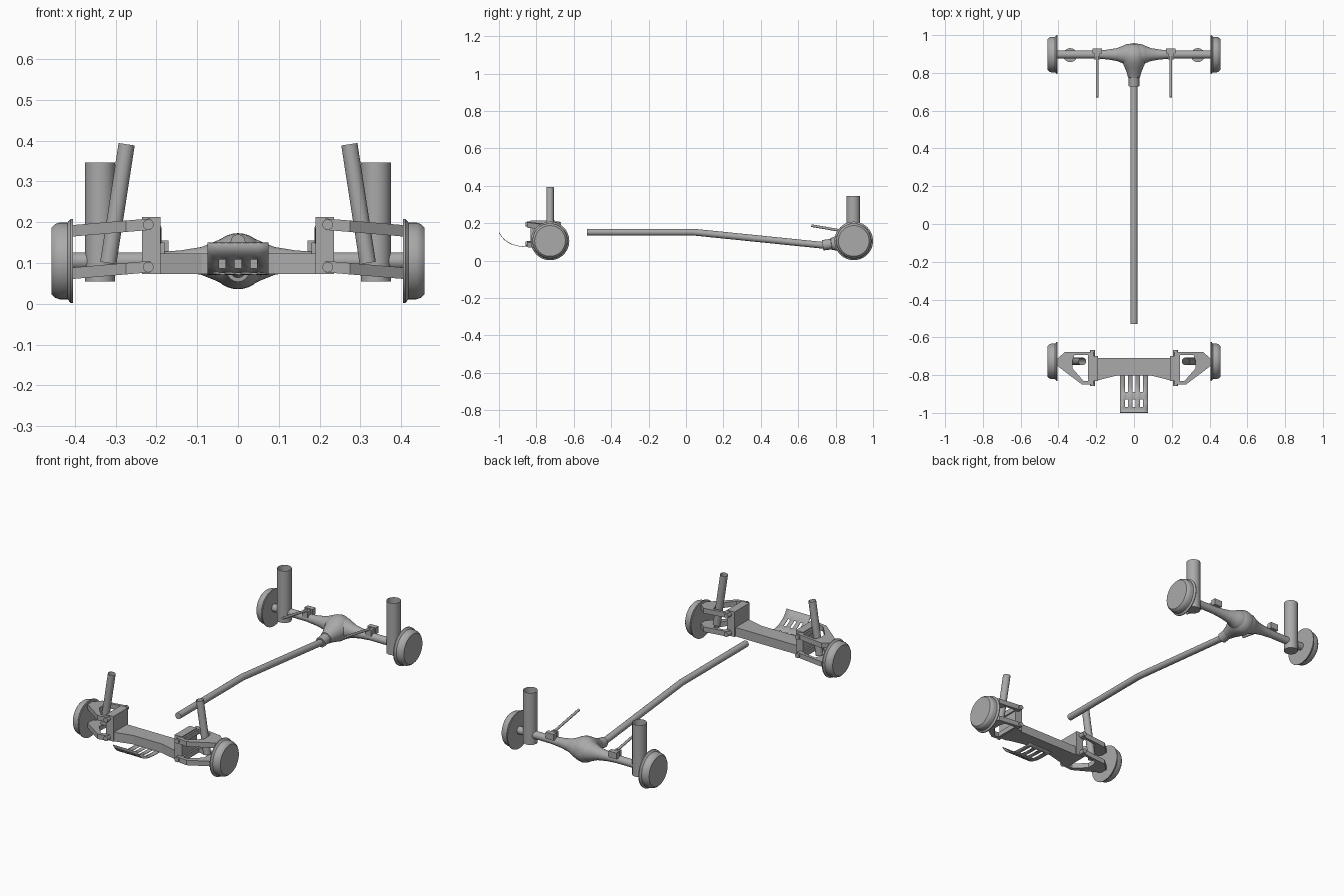
import bpy, bmesh, math
from mathutils import Vector

cube = bpy.data.objects.get("Cube")
if cube:
    bpy.data.objects.remove(cube)

steel = bpy.data.materials.new("grey steel")
steel.use_nodes = True
GREY = (0.4, 0.4, 0.4, 1)
steel.diffuse_color = GREY
steel.node_tree.nodes["Principled BSDF"].inputs["Base Color"].default_value = GREY


def finish(name, bm, mirror=False, smooth=False):
    bmesh.ops.recalc_face_normals(bm, faces=bm.faces)
    me = bpy.data.meshes.new(name)
    bm.to_mesh(me)
    bm.free()
    me.materials.append(steel)
    ob = bpy.data.objects.new(name, me)
    bpy.context.collection.objects.link(ob)
    if mirror:
        ob.modifiers.new("Mirror", "MIRROR").use_mirror_merge = False
    if smooth:
        bpy.ops.object.select_all(action="DESELECT")
        ob.select_set(True)
        bpy.context.view_layer.objects.active = ob
        bpy.ops.object.shade_smooth_by_angle(angle=math.radians(35))
    return ob


def lathe(name, start, axis, profile, mirror=False, sides=32, caps=(True, True)):
    """Turn (distance, radius) pairs about an axis through start."""
    bm = bmesh.new()
    start, rot = Vector(start), Vector(axis).to_track_quat("Z", "Y")
    rings = []
    for d, r in profile:
        ring = []
        for i in range(sides):
            a = math.tau * i / sides
            ring.append(bm.verts.new(start + rot @ Vector((r * math.cos(a), r * math.sin(a), d))))
        rings.append(ring)
    for a, b in zip(rings, rings[1:]):
        for i in range(sides):
            j = (i + 1) % sides
            bm.faces.new((a[i], a[j], b[j], b[i]))
    for ring, cap in ((rings[0], caps[0]), (rings[-1], caps[1])):
        if cap:
            bm.faces.new(ring)
    return finish(name, bm, mirror, True)


def rod(name, p, q, r, **kw):
    axis = Vector(q) - Vector(p)
    return lathe(name, p, axis, [(0, r), (axis.length, r)], **kw)


def box(name, lo, hi, mirror=False):
    bm = bmesh.new()
    bmesh.ops.create_cube(bm, size=1)
    for v in bm.verts:
        v.co = [l + (h - l) * (c + 0.5) for l, h, c in zip(lo, hi, v.co)]
    return finish(name, bm, mirror)


def slab(name, loops, height, thick, mirror=False):
    """Flat outline, with an optional matching hole outline, lifted by height(x)."""
    bm = bmesh.new()
    rows = [[[bm.verts.new((x, y, height(x) + dz)) for x, y in loop] for dz in (0, thick)]
            for loop in loops]
    n = len(loops[0])
    for low, top in rows:
        for i in range(n):
            j = (i + 1) % n
            bm.faces.new((low[i], low[j], top[j], top[i]))
    for k in (0, 1):
        if len(loops) == 1:
            bm.faces.new(rows[0][k])
        else:
            a, b = rows[0][k], rows[1][k]
            for i in range(n):
                j = (i + 1) % n
                bm.faces.new((a[i], a[j], b[j], b[i]))
    return finish(name, bm, mirror)


FRONT_Y, REAR_Y, HUB_Z = -0.727, 0.897, 0.105

# Brake drums
drum = [(0, 0.103), (0.005, 0.103), (0.013, 0.094), (0.033, 0.094), (0.044, 0.09), (0.052, 0.082)]
for label, y in (("front", FRONT_Y), ("rear", REAR_Y)):
    lathe(label + "_drum", (0.405, y, HUB_Z), (1, 0, 0), drum, mirror=True, sides=48)

# Rear axle housing, flaring into the differential
flare = [(0.41, 0.021), (0.2, 0.021), (0.14, 0.026), (0.09, 0.034), (0.06, 0.046), (0.04, 0.055)]
lathe("rear_axle_tube", (0, REAR_Y, HUB_Z), (1, 0, 0),
      [(-d, r) for d, r in flare] + [(d, r) for d, r in reversed(flare)])
nose = Vector((0, -0.99, -0.14))
lathe("differential", (0, REAR_Y, HUB_Z), nose,
      [(-0.058, 0.018), (-0.052, 0.034), (-0.035, 0.054), (-0.012, 0.067), (0.008, 0.069),
       (0.035, 0.064), (0.065, 0.051), (0.095, 0.039), (0.12, 0.032), (0.122, 0.028), (0.168, 0.028)])

# Drive shaft with a bend
bm = bmesh.new()
path = [(0.74, 0.081), (0.04, 0.152), (-0.53, 0.152)]
rings = [[bm.verts.new((0.018 * math.cos(a), y, z + 0.018 * math.sin(a)))
          for a in (math.tau * i / 24 for i in range(24))] for y, z in path]
for a, b in zip(rings, rings[1:]):
    for i in range(24):
        bm.faces.new((a[i], a[i - 1], b[i - 1], b[i]))
bm.faces.new(rings[0])
bm.faces.new(rings[-1])
finish("drive_shaft", bm, smooth=True)

# Rear spring tubes, open at the top
rod("rear_spring_tube", (0.338, REAR_Y - 0.003, 0.055), (0.338, REAR_Y - 0.003, 0.346), 0.037,
    mirror=True, caps=(True, False))

# Rear link arms and their axle brackets
rod("rear_link", (0.195, 0.67, 0.187), (0.195, 0.885, 0.15), 0.007, mirror=True, sides=16)
box("rear_link_bracket", (0.18, 0.872, 0.115), (0.212, 0.905, 0.15), True)
box("rear_link_cap", (0.17, 0.903, 0.12), (0.22, 0.93, 0.155), True)

# Front crossmember and towers
slab("front_crossmember",
     [[(-0.2, -0.71), (-0.2, -0.83), (-0.09, -0.802), (0.09, -0.802), (0.2, -0.83), (0.2, -0.71)]],
     lambda x: 0.073, 0.05)
box("front_tower", (0.19, -0.832, 0.073), (0.235, -0.7, 0.213), True)

# Wishbones, pivot pins and dampers
outer = [(0.215, -0.85), (0.275, -0.85), (0.405, -0.752), (0.405, -0.712), (0.365, -0.677), (0.215, -0.677)]
inner = [(0.243, -0.832), (0.268, -0.83), (0.325, -0.765), (0.325, -0.722), (0.315, -0.693), (0.243, -0.693)]
for label, z in (("upper", 0.181), ("lower", 0.077)):
    slab(label + "_wishbone", [outer, inner],
         lambda x, z=z: z - 0.085 * max(0, x - 0.215), 0.028, True)
    rod(label + "_pivot", (0.22, -0.858, z + 0.013), (0.22, -0.668, z + 0.013), 0.013,
        mirror=True, sides=20)
rod("front_damper", (0.318, FRONT_Y, 0.1), (0.273, FRONT_Y, 0.391), 0.02,
    mirror=True, caps=(True, False))

# Skid plate with two rows of slots
curve = [(-1.0, 0.148), (-0.985, 0.125), (-0.97, 0.109), (-0.95, 0.095), (-0.93, 0.085),
         (-0.89, 0.075), (-0.85, 0.072), (-0.8, 0.071), (-0.77, 0.071)]
edges = [-0.075, -0.047, -0.031, -0.008, 0.008, 0.031, 0.047, 0.075]
bm = bmesh.new()
grid = [[bm.verts.new((x, y, z)) for x in edges] for y, z in curve]
for r in range(len(curve) - 1):
    for c in range(len(edges) - 1):
        if c % 2 == 0 or r not in (2, 3, 5, 6):
            bm.faces.new((grid[r][c], grid[r][c + 1], grid[r + 1][c + 1], grid[r + 1][c]))
plate = finish("skid_plate", bm, smooth=True)
plate.modifiers.new("Solidify", "SOLIDIFY").thickness = 0.003
